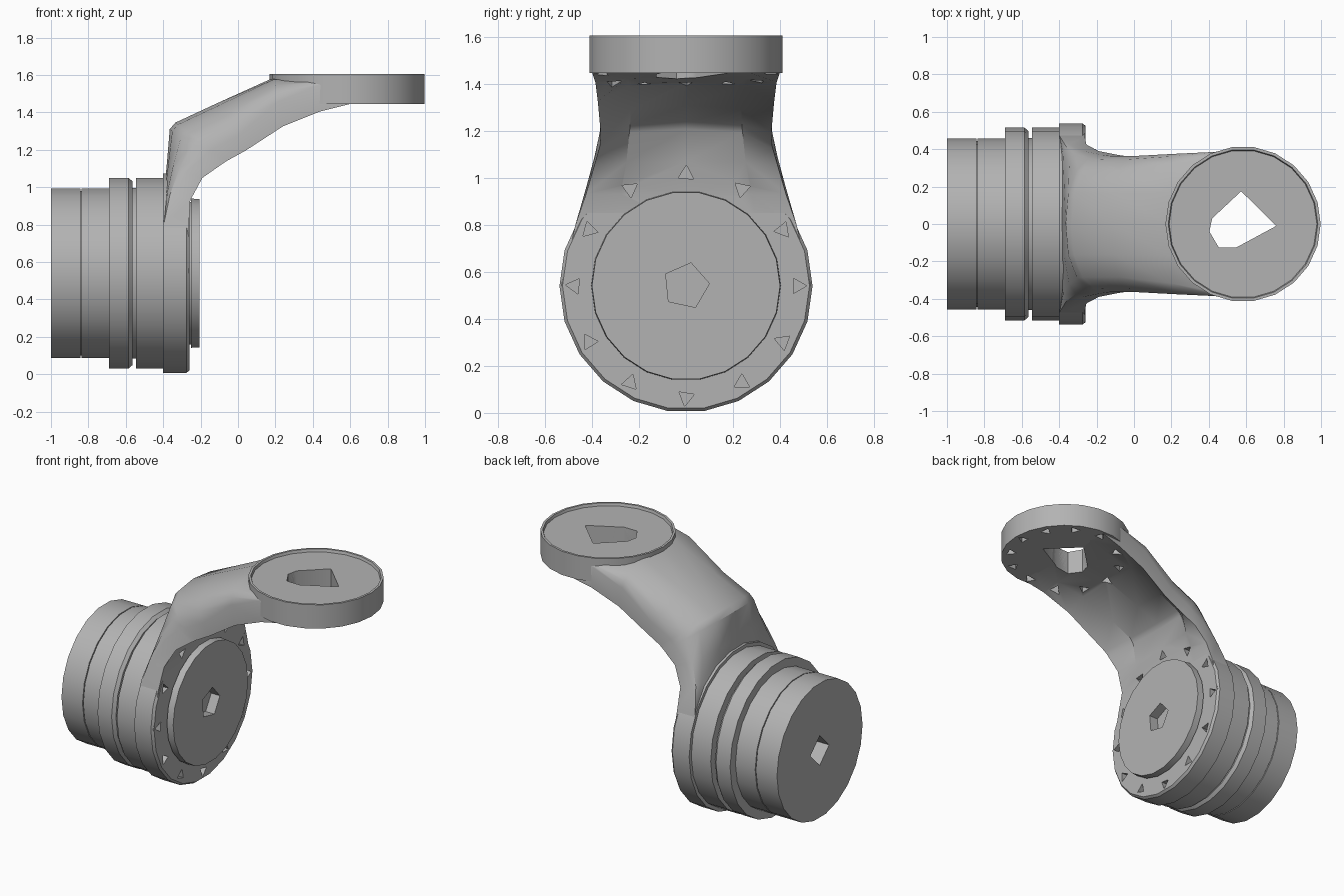
import bpy, bmesh, math
from mathutils import Vector

cube = bpy.data.objects.get("Cube")
if cube:
    bpy.data.objects.remove(cube, do_unlink=True)

grey = bpy.data.materials.new("plain grey")
grey.use_nodes = True
COLOUR = (0.45, 0.45, 0.45, 1)
grey.diffuse_color = COLOUR
grey.node_tree.nodes["Principled BSDF"].inputs["Base Color"].default_value = COLOUR

AXIS_Z = 0.54      # height of the motor axis
RING_X = 0.583     # centre of the mounting ring
SIDES = 22


def finish(name, bm):
    bmesh.ops.remove_doubles(bm, verts=bm.verts, dist=0.0001)
    bmesh.ops.recalc_face_normals(bm, faces=bm.faces)
    mesh = bpy.data.meshes.new(name)
    bm.to_mesh(mesh)
    bm.free()
    mesh.materials.append(grey)
    obj = bpy.data.objects.new(name, mesh)
    bpy.context.collection.objects.link(obj)
    return obj


def on_motor(a, u, v):
    return Vector((a, u, AXIS_Z + v))


def on_ring(a, u, v):
    return Vector((RING_X + u, v, a))


def bridge(bm, loops):
    for a, b in zip(loops, loops[1:]):
        n = len(a)
        for i in range(n):
            j = (i + 1) % n
            bm.faces.new((a[i], a[j], b[j], b[i]))
    bm.faces.new(loops[0])
    bm.faces.new(loops[-1])


def lathe(name, place, profile):
    """Solid turned from (position along axis, radius) pairs."""
    bm = bmesh.new()
    angles = [math.tau * i / SIDES for i in range(SIDES)]
    bridge(bm, [[bm.verts.new(place(a, r * math.cos(t), r * math.sin(t)))
                 for t in angles] for a, r in profile])
    return finish(name, bm)


def prism(bm, place, outline, low, high):
    bridge(bm, [[bm.verts.new(place(a, u, v)) for u, v in outline]
                for a in (low, high)])


def polygon(n, r, cu=0, cv=0, turn=0):
    return [(cu + r * math.cos(turn + math.tau * i / n),
             cv + r * math.sin(turn + math.tau * i / n)) for i in range(n)]


def circle_of_holes(bm, place, count, radius, low, high):
    for i in range(count):
        t = math.tau * i / count
        prism(bm, place, polygon(3, 0.038, radius * math.cos(t),
              radius * math.sin(t), t * 2.3), low, high)


def cut(obj, cutter):
    mod = obj.modifiers.new("cut", 'BOOLEAN')
    mod.operation = 'DIFFERENCE'
    mod.solver = 'EXACT'
    mod.object = cutter
    bpy.context.view_layer.objects.active = obj
    bpy.ops.object.modifier_apply(modifier=mod.name)


# Motor body: rear can, clamp rings and front hub
rear_can = lathe("rear_can", on_motor, [
    (-1, 0.457), (-0.843, 0.457), (-0.843, 0.445), (-0.837, 0.445),
    (-0.837, 0.457), (-0.66, 0.457)])
lathe("ring_core", on_motor, [(-0.67, 0.46), (-0.38, 0.46)])
lathe("rear_clamp_ring", on_motor, [
    (-0.69, 0.515), (-0.585, 0.515), (-0.565, 0.497)])
lathe("front_clamp_ring", on_motor, [(-0.545, 0.515), (-0.39, 0.515)])
flange = lathe("flange", on_motor, [
    (-0.4, 0.538), (-0.275, 0.538), (-0.26, 0.525)])
hub = lathe("front_hub", on_motor, [
    (-0.28, 0.385), (-0.25, 0.385), (-0.25, 0.403), (-0.205, 0.4)])

# Mounting ring with a shallow recess in its top
mount = lathe("mounting_ring", on_ring, [
    (1.445, 0.415), (1.605, 0.415), (1.605, 0.4), (1.587, 0.395)])

# Curved arm: outer x z, inner x z, half width, edge rounding, underside hollow
stations = [
    (-0.397, 0.54, -0.263, 0.54, 0.53, 0, 0),
    (-0.397, 0.80, -0.263, 0.80, 0.47, 0, 0),
    (-0.395, 0.97, -0.255, 0.93, 0.425, 0.5, 0),
    (-0.38, 1.13, -0.19, 1.05, 0.39, 0.8, 0.2),
    (-0.365, 1.31, -0.09, 1.12, 0.37, 1, 0.38),
    (-0.335, 1.345, -0.06, 1.14, 0.365, 1, 0.4),
    (-0.12, 1.445, 0.04, 1.195, 0.363, 1, 0.38),
    (0.19, 1.585, 0.24, 1.325, 0.375, 0.7, 0.25),
    (0.42, 1.58, 0.44, 1.405, 0.385, 0.3, 0.1),
    (0.6, 1.58, 0.62, 1.45, 0.4, 0, 0)]
bm = bmesh.new()
loops = []
for ox, oz, ix, iz, w, rnd, hollow in stations:
    half = [(1, 0), (1, 1 - 0.7 * rnd), (1 - 0.05 * rnd, 1 - 0.45 * rnd),
            (1 - 0.22 * rnd, 1 - 0.22 * rnd), (0.45, 1 - 0.05 * rnd)]
    section = half + [(0, 1)] + [(-y, s) for y, s in reversed(half)]
    section += [(-0.65, hollow), (0, hollow * 1.2), (0.65, hollow)]
    loops.append([bm.verts.new((ix + (ox - ix) * s, y * w, iz + (oz - iz) * s))
                  for y, s in section])
bridge(bm, loops)
arm = finish("curved_arm", bm)

# Cutter for the through hole, shaft sockets and bolt holes
bm = bmesh.new()
prism(bm, on_ring, [(-0.01, 0.175), (0.178, -0.01), (-0.035, -0.125),
                    (-0.13, -0.125), (-0.18, -0.04), (-0.165, 0.03)], 1.2, 1.8)
circle_of_holes(bm, on_ring, 12, 0.355, 1.2, 1.49)
circle_of_holes(bm, on_motor, 12, 0.475, -0.31, -0.22)
prism(bm, on_motor, polygon(5, 0.1, turn=0.1), -0.27, -0.1)
prism(bm, on_motor, polygon(4, 0.1), -1.1, -0.85)
cutter = finish("hole_cutter", bm)
cutter.hide_render = True
for obj in (arm, mount, flange, hub, rear_can):
    cut(obj, cutter)
bpy.data.objects.remove(cutter, do_unlink=True)

# Smooth shading with sharp edges kept
bpy.ops.object.select_all(action='DESELECT')
for obj in bpy.context.collection.objects:
    if obj.type == 'MESH' and obj.data.materials.get(grey.name):
        obj.select_set(True)
        bpy.context.view_layer.objects.active = obj
bpy.ops.object.shade_smooth_by_angle(angle=math.radians(35))
